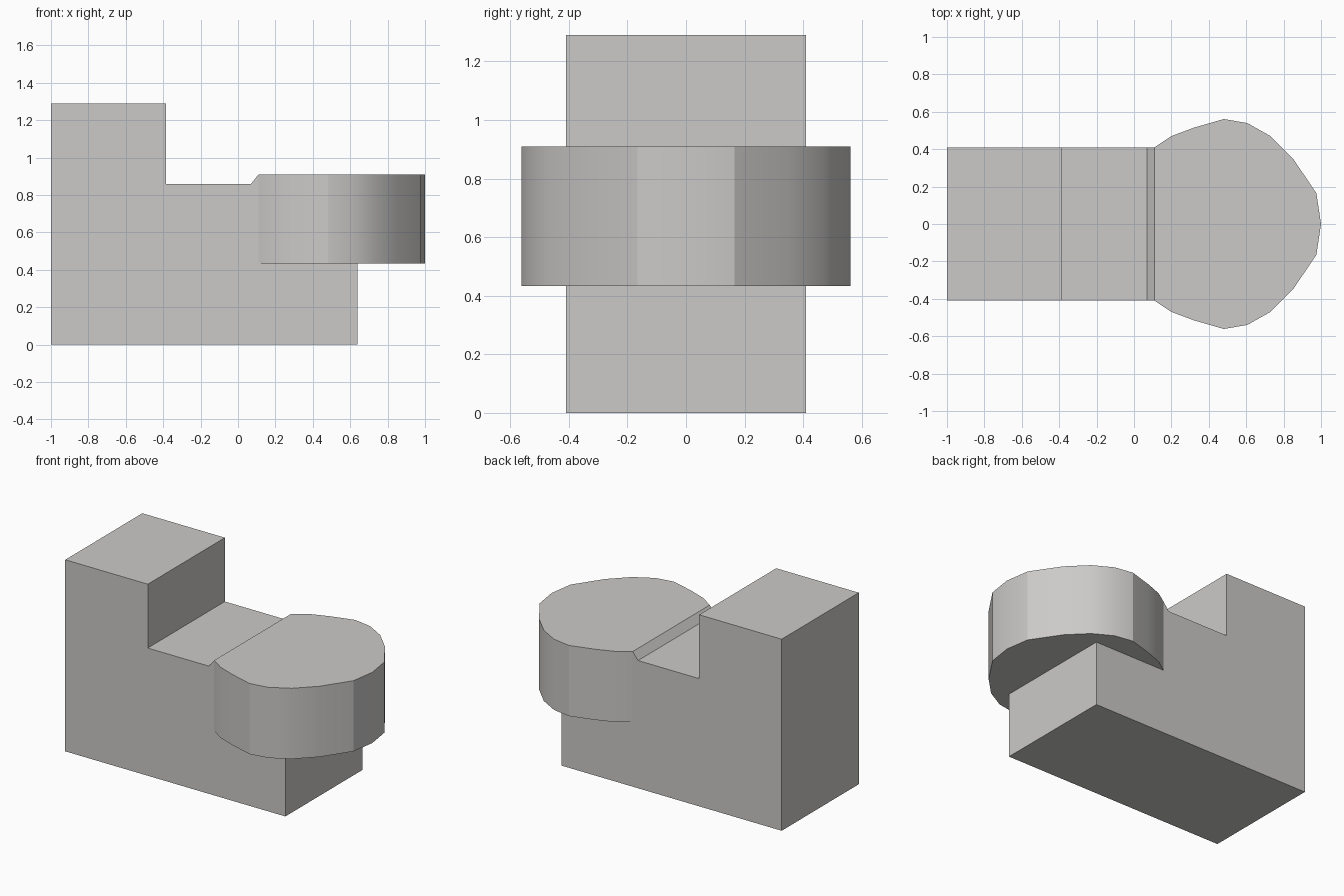
import bpy, bmesh, math

if "Cube" in bpy.data.objects:
    bpy.data.objects.remove(bpy.data.objects["Cube"])

grey = bpy.data.materials.new("plain_grey")
grey.diffuse_color = (0.6, 0.59, 0.58, 1)
grey.use_nodes = True
grey.node_tree.nodes["Principled BSDF"].inputs["Base Color"].default_value = grey.diffuse_color


def prism(name, points, offset):
    """Extrude a closed outline of 3D points along offset."""
    bm = bmesh.new()
    face = bm.faces.new([bm.verts.new(p) for p in points])
    ext = bmesh.ops.extrude_face_region(bm, geom=[face], use_keep_orig=True)
    verts = [g for g in ext["geom"] if isinstance(g, bmesh.types.BMVert)]
    bmesh.ops.translate(bm, verts=verts, vec=offset)
    bmesh.ops.recalc_face_normals(bm, faces=bm.faces)
    mesh = bpy.data.meshes.new(name)
    bm.to_mesh(mesh)
    bm.free()
    mesh.materials.append(grey)
    obj = bpy.data.objects.new(name, mesh)
    bpy.context.collection.objects.link(obj)
    return obj


# stepped body: side profile, with a step buried inside the head
side = [(-1, 0), (0.64, 0), (0.64, 0.6), (0.3, 0.8), (0.11, 0.91),
        (0.07, 0.86), (-0.385, 0.86), (-0.385, 1.29), (-1, 1.29)]
body = prism("body", [(x, -0.41, z) for x, z in side], (0, 0.82, 0))

# rounded head: half outline mirrored across y
half = [(0.11, 0.41), (0.2, 0.47), (0.32, 0.515), (0.48, 0.561), (0.605, 0.54),
        (0.73, 0.47), (0.85, 0.35), (0.975, 0.165)]
outline = half + [(1, 0)] + [(x, -y) for x, y in reversed(half)]
head = prism("head", [(x, y, 0.434) for x, y in outline], (0, 0, 0.476))
head.hide_render = True

# join the two into one clean solid
join = body.modifiers.new("join_head", "BOOLEAN")
join.operation = "UNION"
join.solver = "EXACT"
join.object = head
bpy.context.view_layer.objects.active = body
body.select_set(True)
bpy.ops.object.modifier_apply(modifier=join.name)
bpy.data.objects.remove(head)
bpy.ops.object.shade_smooth_by_angle(angle=math.radians(24))
